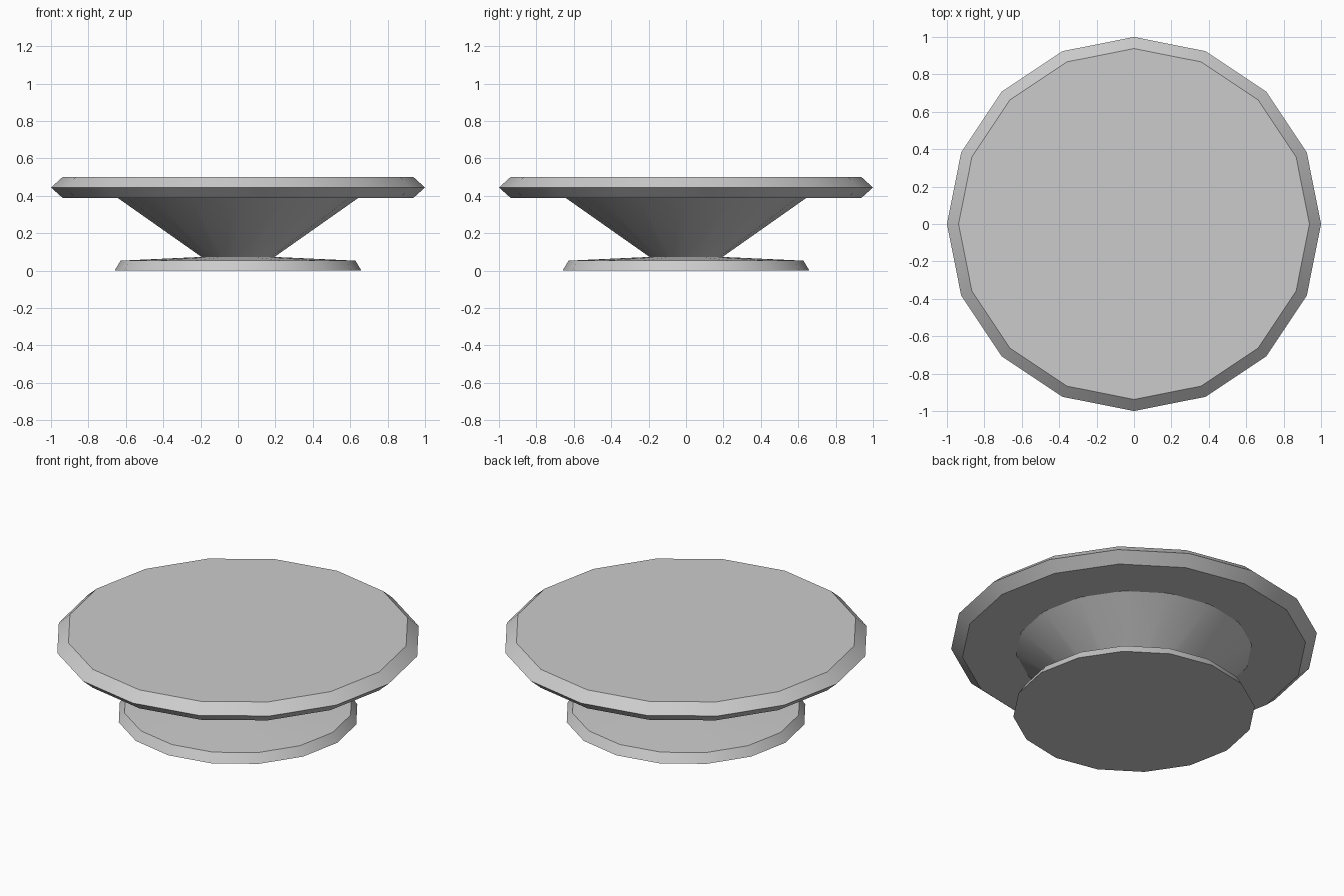
import bpy
import bmesh
import math

SIDES = 16

default = bpy.data.objects.get("Cube")
if default:
    bpy.data.objects.remove(default, do_unlink=True)

# Single plain grey
grey = bpy.data.materials.new("light_grey")
colour = (0.6, 0.6, 0.6, 1.0)
grey.use_nodes = True
grey.diffuse_color = colour
grey.node_tree.nodes["Principled BSDF"].inputs["Base Color"].default_value = colour


def lathe(name, profile, cap_bottom=False, cap_top=False):
    """Turn a bottom-to-top (radius, height) profile around z."""
    bm = bmesh.new()
    rings = []
    for radius, z in profile:
        angles = [math.tau * i / SIDES for i in range(SIDES)]
        rings.append([bm.verts.new((radius * math.cos(a), radius * math.sin(a), z))
                      for a in angles])
    for low, high in zip(rings, rings[1:]):
        for i in range(SIDES):
            j = (i + 1) % SIDES
            bm.faces.new((low[i], low[j], high[j], high[i]))
    if cap_bottom:
        bm.faces.new(rings[0][::-1])
    if cap_top:
        bm.faces.new(rings[-1])
    mesh = bpy.data.meshes.new(name)
    bm.to_mesh(mesh)
    bm.free()
    mesh.materials.append(grey)
    obj = bpy.data.objects.new(name, mesh)
    bpy.context.collection.objects.link(obj)
    bpy.ops.object.select_all(action="DESELECT")
    obj.select_set(True)
    bpy.context.view_layer.objects.active = obj
    bpy.ops.object.shade_smooth_by_angle(angle=math.radians(30))
    return obj


# Foot: bevelled disc with a gently rising upper face
lathe("foot", [(0.66, 0), (0.628, 0.053), (0.195, 0.073)], cap_bottom=True)

# Stem: cone flaring up to the plate
lathe("flared_stem", [(0.195, 0.073), (0.644, 0.389)])

# Plate: flat disc with a pointed rim
lathe("plate", [(0.644, 0.389), (0.938, 0.389), (1, 0.444), (0.938, 0.5)], cap_top=True)
